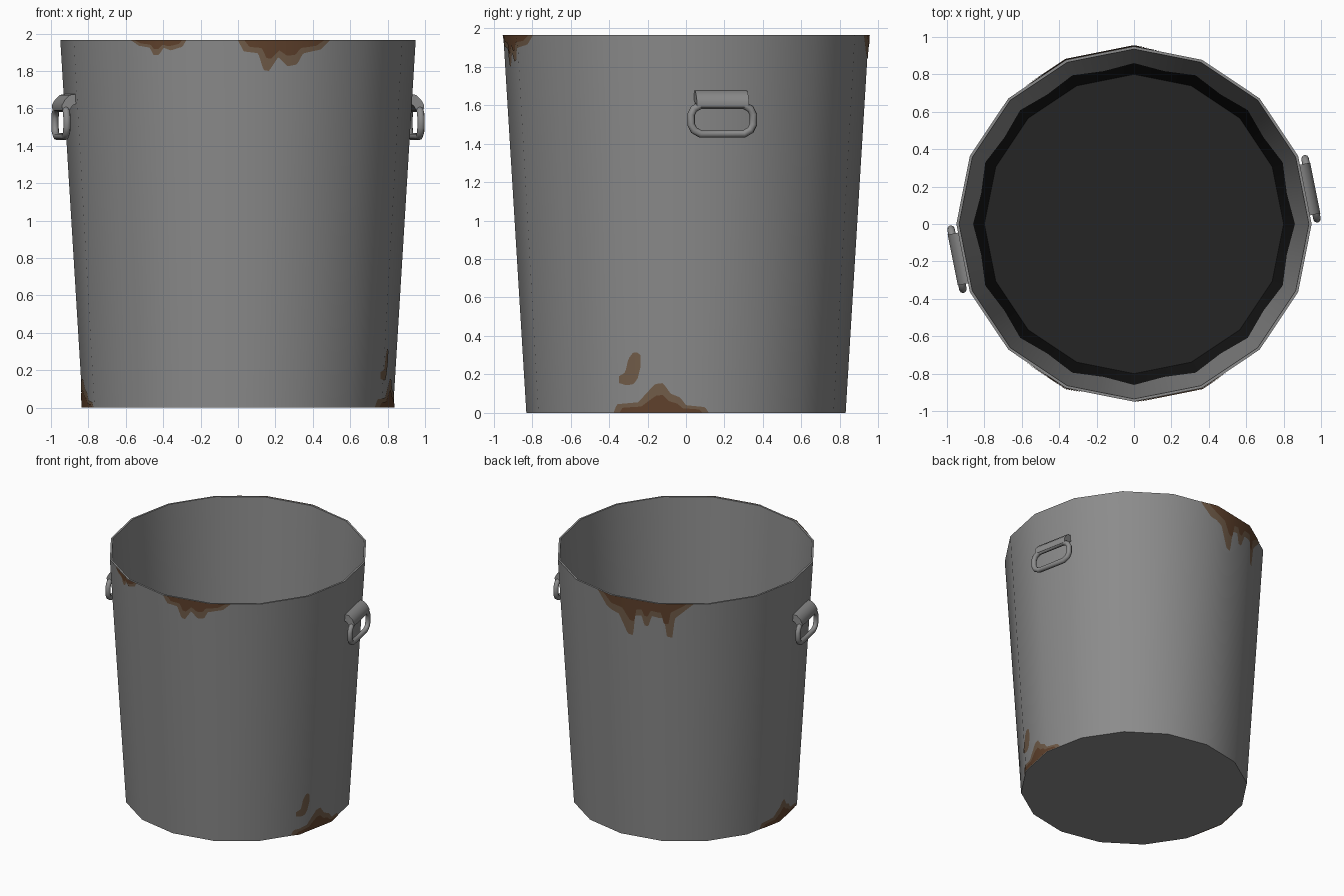
import bpy
import bmesh
import math
from mathutils import Matrix, Vector

SIDES = 16
HEIGHT = 1.965
R_BOTTOM, R_TOP = 0.83, 0.95
STEP = 2 * math.pi / SIDES

cube = bpy.data.objects.get("Cube")
if cube:
    bpy.data.objects.remove(cube, do_unlink=True)


def material(name, colour):
    mat = bpy.data.materials.new(name)
    mat.use_nodes = True
    mat.diffuse_color = (*colour, 1)
    bsdf = next(n for n in mat.node_tree.nodes if n.type == 'BSDF_PRINCIPLED')
    bsdf.inputs["Base Color"].default_value = (*colour, 1)
    return mat


STEEL = material("grey steel", (0.26, 0.26, 0.26))
GRIME = material("dark grime", (0.009, 0.009, 0.009))
FLOOR = material("dark floor", (0.018, 0.018, 0.018))
RUST_LIGHT = material("light rust", (0.17, 0.11, 0.068))
RUST_DARK = material("dark rust", (0.12, 0.055, 0.026))


def finish(name, bm, mats, smooth=True):
    mesh = bpy.data.meshes.new(name)
    bm.to_mesh(mesh)
    bm.free()
    for mat in mats:
        mesh.materials.append(mat)
    if smooth:
        mesh.shade_smooth()
        mesh.set_sharp_from_angle(angle=math.radians(40))
    obj = bpy.data.objects.new(name, mesh)
    bpy.context.collection.objects.link(obj)
    return obj


def facet_point(radius, angle, z):
    """Point on the flat-sided wall whose corners lie at the given radius."""
    off = angle % STEP - STEP / 2
    r = radius * math.cos(STEP / 2) / math.cos(off)
    return Vector((r * math.cos(angle), r * math.sin(angle), z))


def ring(bm, radius, height, columns):
    """Ring of vertices; radius and height are functions of the column."""
    return [bm.verts.new(facet_point(radius(i), i * 2 * math.pi / columns, height(i)))
            for i in range(columns)]


def bridge(bm, a, b, index=0):
    for i in range(len(a)):
        j = (i + 1) % len(a)
        bm.faces.new((a[i], a[j], b[j], b[i])).material_index = index


def const(value):
    return lambda i: value


# Outer wall, rim and underside
bm = bmesh.new()
base = ring(bm, const(R_BOTTOM), const(0), SIDES)
top = ring(bm, const(R_TOP), const(HEIGHT), SIDES)
lip = ring(bm, const(0.935), const(HEIGHT), SIDES)
bridge(bm, base, top)
bridge(bm, top, lip)
bm.faces.new(base[::-1])
finish("bin_outer_wall", bm, [STEEL])


# Inner wall with a scalloped grime line, and the floor
def inner_radius(z):
    return 0.80 + 0.135 * z / HEIGHT


def grime_height(i):
    return 0.72 if i % 2 else 0.88


bm = bmesh.new()
lip = ring(bm, const(0.935), const(HEIGHT), SIDES * 2)
line = ring(bm, lambda i: inner_radius(grime_height(i)), grime_height, SIDES * 2)
foot = ring(bm, const(0.80), const(0.02), SIDES * 2)
bridge(bm, lip, line, 0)
bridge(bm, line, foot, 1)
bm.faces.new(foot).material_index = 2
finish("bin_inner_wall", bm, [STEEL, GRIME, FLOOR])


# Rust patches: thin skins that follow the wall
def interpolate(points, u):
    for (u0, *a), (u1, *b) in zip(points, points[1:]):
        if u <= u1:
            t = (u - u0) / (u1 - u0)
            return [p + (q - p) * t for p, q in zip(a, b)]
    return points[-1][1:]


def skin(name, azimuth, points, mat, lift):
    """Points are (sideways offset, low z, high z) seen from the azimuth."""
    edge_radius = R_TOP if points[0][2] > 1 else R_BOTTOM
    start, end = points[0][0], points[-1][0]
    count = max(8, round((end - start) / 0.008))
    bm = bmesh.new()
    previous, normals = None, []
    for k in range(count + 1):
        u = start + (end - start) * k / count
        angle = math.radians(azimuth) + math.asin(u / edge_radius)
        pair = []
        for z in interpolate(points, u):
            radius = R_BOTTOM + (R_TOP - R_BOTTOM) * z / HEIGHT + lift
            pair.append(bm.verts.new(facet_point(radius, angle, z)))
            normals.append((math.cos(angle), math.sin(angle), -0.06))
        if previous:
            bm.faces.new((previous[0], pair[0], pair[1], previous[1]))
        previous = pair
    obj = finish(name, bm, [mat])
    obj.data.normals_split_custom_set_from_vertices(normals)


def rust_patch(name, azimuth, outline, at_top):
    """Light stain with a smaller dark core; outline is (offset, reach)."""
    middle = (outline[0][0] + outline[-1][0]) / 2
    for label, mat, width, reach, lift in (("stain", RUST_LIGHT, 1, 1, 0.003),
                                           ("core", RUST_DARK, 0.86, 0.6, 0.006)):
        points = []
        for u, d in outline:
            d = max(d * reach, 0.001)
            low, high = (HEIGHT - d, HEIGHT) if at_top else (0.001, d)
            points.append((middle + (u - middle) * width, low, high))
        skin(f"{name}_{label}", azimuth, points, mat, lift)


rust_patch("front_rim_rust", -90, [
    (0, 0), (0.03, 0.06), (0.11, 0.07), (0.14, 0.16), (0.17, 0.165), (0.22, 0.09),
    (0.27, 0.14), (0.32, 0.13), (0.35, 0.07), (0.45, 0.05), (0.5, 0)], True)
rust_patch("front_small_rust", -90, [
    (-0.58, 0), (-0.54, 0.03), (-0.48, 0.04), (-0.46, 0.08), (-0.43, 0.08),
    (-0.4, 0.04), (-0.36, 0.055), (-0.3, 0.035), (-0.28, 0)], True)
rust_patch("back_rim_rust", 123, [
    (-0.63, 0), (-0.56, 0.1), (-0.47, 0.14), (-0.41, 0.29), (-0.37, 0.3),
    (-0.35, 0.13), (-0.3, 0.12), (-0.28, 0.2), (-0.25, 0.2), (-0.22, 0.11),
    (-0.13, 0.12), (-0.11, 0.27), (-0.07, 0.28), (-0.05, 0.12), (0.09, 0)], True)

base_outline = [
    (-0.38, 0), (-0.36, 0.045), (-0.25, 0.055), (-0.2, 0.11), (-0.16, 0.15),
    (-0.12, 0.155), (-0.08, 0.1), (-0.03, 0.08), (0, 0.04), (0.1, 0.03), (0.12, 0)]
for side, azimuth in (("left", 0), ("right", 193)):
    rust_patch(f"{side}_base_rust", azimuth, base_outline, False)
skin("left_rust_spot", 0, [
    (-0.345, 0.155, 0.19), (-0.31, 0.145, 0.21), (-0.295, 0.145, 0.28),
    (-0.27, 0.15, 0.315), (-0.25, 0.18, 0.315), (-0.235, 0.24, 0.3)], RUST_LIGHT, 0.003)


# Handles: a folded bracket holding a hanging ring, on opposite facets
BRACKET = [(0.90, 1.678), (0.945, 1.672), (0.972, 1.645), (0.988, 1.615),
           (0.983, 1.59), (0.965, 1.58), (0.945, 1.59), (0.93, 1.615), (0.90, 1.63)]
LOOP = [(0.115, 1.6), (0.15, 1.58), (0.165, 1.55), (0.165, 1.5), (0.15, 1.47), (0.115, 1.45)]

for side, turn in (("left", STEP / 2), ("right", STEP / 2 + math.pi)):
    place = Matrix.Rotation(turn, 4, 'Z')

    bm = bmesh.new()
    face = bm.faces.new([bm.verts.new((r, -0.138, z)) for r, z in BRACKET])
    extruded = bmesh.ops.extrude_face_region(bm, geom=[face])["geom"]
    bmesh.ops.translate(bm, vec=(0, 0.276, 0),
                        verts=[v for v in extruded if isinstance(v, bmesh.types.BMVert)])
    bmesh.ops.recalc_face_normals(bm, faces=bm.faces)
    finish(f"{side}_handle_bracket", bm, [STEEL]).matrix_world = place

    curve = bpy.data.curves.new(f"{side}_handle_ring", 'CURVE')
    curve.dimensions = '3D'
    curve.bevel_depth = 0.02
    curve.bevel_resolution = 2
    path = LOOP + [(-t, z) for t, z in reversed(LOOP)]
    spline = curve.splines.new('POLY')
    spline.points.add(len(path) - 1)
    for point, (t, z) in zip(spline.points, path):
        point.co = (0.965, t, z, 1)
    spline.use_cyclic_u = True
    spline.use_smooth = True
    curve.materials.append(STEEL)
    handle = bpy.data.objects.new(f"{side}_handle_ring", curve)
    bpy.context.collection.objects.link(handle)
    handle.matrix_world = place
